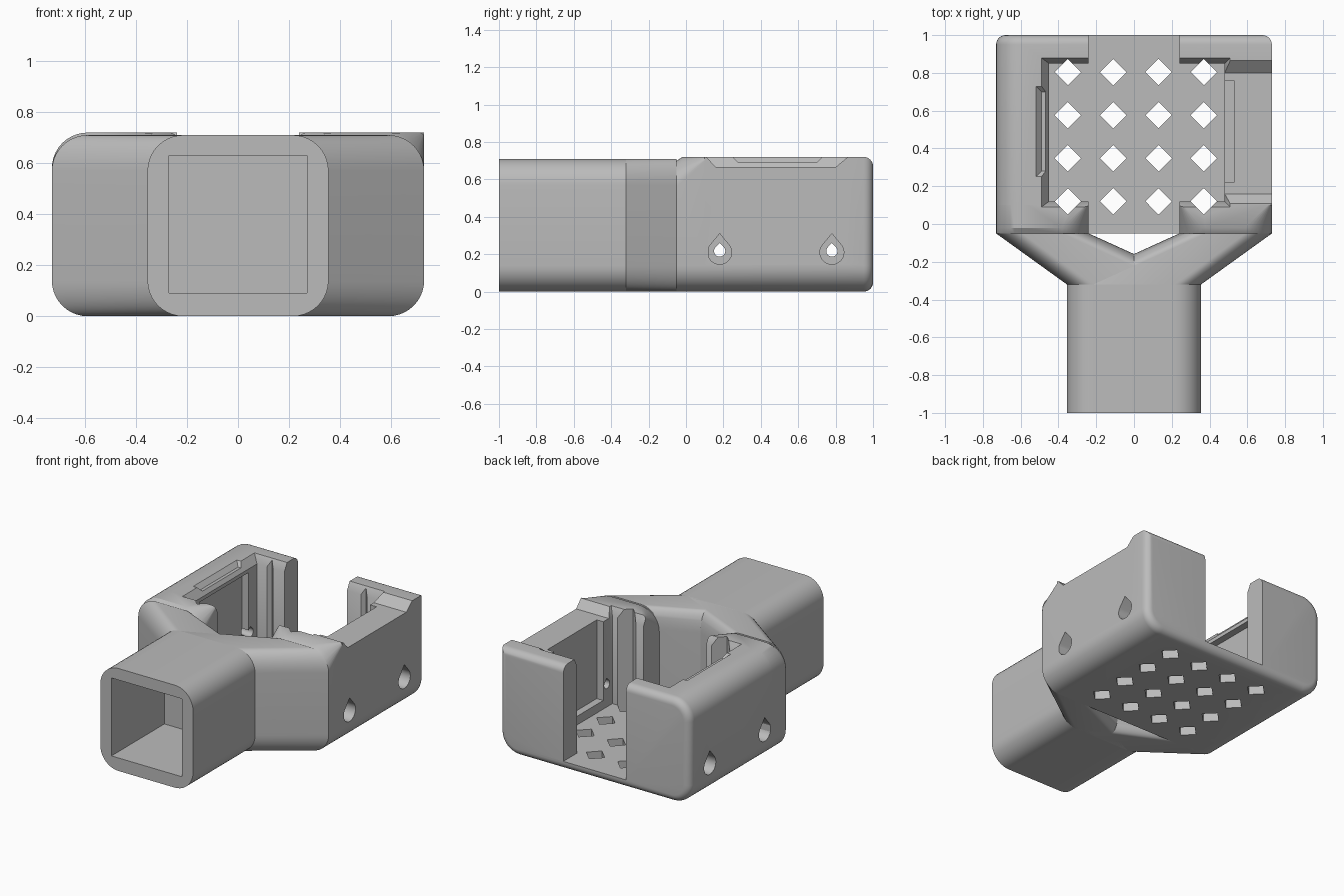
import bpy, bmesh, math

if "Cube" in bpy.data.objects:
    bpy.data.objects.remove(bpy.data.objects["Cube"], do_unlink=True)

grey = bpy.data.materials.new("plain grey")
grey.use_nodes = True
colour = (0.5, 0.5, 0.5, 1)
grey.diffuse_color = colour
grey.node_tree.nodes["Principled BSDF"].inputs["Base Color"].default_value = colour


def hull(name, points):
    """Solid convex part wrapped around the given points."""
    bm = bmesh.new()
    for p in points:
        bm.verts.new(p)
    bmesh.ops.remove_doubles(bm, verts=bm.verts, dist=0.0005)
    bmesh.ops.convex_hull(bm, input=bm.verts)
    loose = [v for v in bm.verts if not v.link_faces]
    bmesh.ops.delete(bm, geom=loose, context='VERTS')
    bmesh.ops.dissolve_limit(bm, angle_limit=0.005, verts=bm.verts, edges=bm.edges)
    bmesh.ops.recalc_face_normals(bm, faces=bm.faces)
    mesh = bpy.data.meshes.new(name)
    bm.to_mesh(mesh)
    bm.free()
    mesh.materials.append(grey)
    obj = bpy.data.objects.new(name, mesh)
    bpy.context.collection.objects.link(obj)
    return obj


def section(y, x0, x1, z0, z1, radii, inset=0.0, steps=10):
    """Rounded rectangle across y; radii run right-top, left-top, left-bottom, right-bottom."""
    x0, x1, z0, z1 = x0 + inset, x1 - inset, z0 + inset, z1 - inset
    corners = [(x1, z1, -1, -1), (x0, z1, 1, -1), (x0, z0, 1, 1), (x1, z0, -1, 1)]
    points = []
    for k, (x, z, sx, sz) in enumerate(corners):
        r = max(radii[k] - inset, 0.0)
        for i in range(steps + 1):
            a = math.pi / 2 * (k + i / steps)
            points.append((x + sx * r + r * math.cos(a), y, z + sz * r + r * math.sin(a)))
    return points


def rect(x0, x1, y0, y1, z):
    return [(x, y, z) for x in (x0, x1) for y in (y0, y1)]


def block(name, x0, x1, y0, y1, z0, z1):
    return hull(name, rect(x0, x1, y0, y1, z0) + rect(x0, x1, y0, y1, z1))


def teardrop(name, x0, x1, y, z, r, tip):
    ring = [(y + r * math.cos(a), z + r * math.sin(a))
            for a in (math.tau * i / 32 for i in range(32))]
    ring.append((y, z + tip))
    return hull(name, [(x, *p) for x in (x0, x1) for p in ring])


def cut(obj, cutters):
    bpy.context.view_layer.objects.active = obj
    for c in cutters:
        mod = obj.modifiers.new("cut", 'BOOLEAN')
        mod.operation = 'DIFFERENCE'
        mod.solver = 'EXACT'
        mod.object = c
        bpy.ops.object.modifier_apply(modifier=mod.name)


R = 0.14          # main corner radius
HALF = 0.73       # half width of the tray
SLOT = 0.24       # half width of the end slots
FLOOR = 0.06
TOP = 0.72
ROUND = (R, R, R, R)

# Square handle tube with a blind bore
tube_end = (-0.355, 0.355, 0, 0.71, ROUND)
tube = hull("handle_tube", section(-1, *tube_end) + section(-0.32, *tube_end))
bore = block("bore_cutter", -0.27, 0.27, -1.1, -0.42, 0.09, 0.63)
cut(tube, [bore])

# Forked arms from the tube to the two front posts
arms = []
for side, name in ((1, "left_arm"), (-1, "right_arm")):
    x0, x1 = sorted((side * SLOT, side * HALF))
    arms.append(hull(name, section(-0.32, *tube_end)
                     + section(-0.05, x0, x1, 0, 0.71, ROUND)))

# Tray body with softened back edges; the left top edge stays square
body_radii = (0.0, R, R, R)
body_size = (-HALF, HALF, 0, TOP, body_radii)
points = section(0.10, *body_size)
for i in range(7):
    a = math.pi / 2 * i / 6
    points += section(0.95 + 0.05 * math.sin(a), *body_size, inset=0.05 * (1 - math.cos(a)))
body = hull("tray_body", points)

# Front posts, rounded at the arms and square at the cavity
left_post = hull("left_post",
                 section(-0.05, SLOT, HALF, 0, 0.70, (R, R, 0, R))
                 + section(-0.02, SLOT, HALF, 0, TOP, (R, R, 0, R))
                 + section(0.12, SLOT, HALF, 0, TOP, (0, 0, 0, R)))
right_post = hull("right_post",
                  section(-0.05, -HALF, -SLOT, 0, 0.70, (R, R, R, 0))
                  + section(-0.02, -HALF, -SLOT, 0, TOP, (R, R, R, 0))
                  + section(0.12, -HALF, -SLOT, 0, TOP, (0, R, R, 0)))
front_floor = block("front_floor", -0.58, 0.58, -0.05, 0.11, 0, FLOOR)

# Cavity, end slots and side pockets
inner = [
    block("cavity_cutter", -0.45, 0.48, 0.12, 0.85, FLOOR, 0.9),
    block("slot_cutter", -SLOT, SLOT, -0.2, 1.2, FLOOR, 0.9),
    block("left_pocket_cutter", 0.4, 0.53, 0.22, 0.76, 0.12, 0.8),
    block("right_pocket_cutter", -0.5, -0.4, 0.22, 0.76, 0.12, 0.64),
]

# Bevelled seat for a sliding lid, open on the left
seat = [
    hull("lid_cutter", rect(-0.45, 0.48, 0.12, 0.85, 0.665)
         + rect(-0.49, 0.51, 0.09, 0.88, 0.721) + rect(-0.49, 0.51, 0.09, 0.88, 0.8)),
    hull("lid_notch_cutter", rect(0.4, 0.8, 0.16, 0.80, 0.665)
         + rect(0.4, 0.8, 0.107, 0.866, 0.721) + rect(0.4, 0.8, 0.107, 0.866, 0.8)),
    hull("lid_tab_cutter", rect(-0.49, -0.4, 0.28, 0.70, 0.69)
         + rect(-0.52, -0.4, 0.25, 0.73, 0.721) + rect(-0.52, -0.4, 0.25, 0.73, 0.8)),
]

# Teardrop screw holes with counterbores
screws = []
for side in (1, -1):
    for y in (0.18, 0.78):
        screws.append(teardrop("counterbore_cutter", side * 0.6, side * 0.8, y, 0.21, 0.064, 0.10))
        screws.append(teardrop("screw_cutter", side * 0.4, side * 0.7, y, 0.217, 0.03, 0.043))

# Diamond vents, running up through the wall faces
vents = []
D = 0.07
for i in range(4):
    for j in range(4):
        x, y = -0.35 + 0.24 * i, 0.12 + 0.228 * j
        vents.append(hull("vent_cutter", [(x + dx, y + dy, z) for z in (-0.1, 0.9)
                                          for dx, dy in ((D, 0), (0, D), (-D, 0), (0, -D))]))

cut(body, inner + seat + screws + vents)
front_vents = vents[0::4]
for part in (left_post, right_post):
    cut(part, seat[:2] + front_vents)
cut(front_floor, front_vents)

for c in [bore] + inner + seat + screws + vents:
    bpy.data.objects.remove(c, do_unlink=True)

# Smooth curves, crisp edges
bpy.ops.object.select_all(action='DESELECT')
for part in [tube, body, left_post, right_post, front_floor] + arms:
    part.select_set(True)
    bpy.context.view_layer.objects.active = part
    bpy.ops.object.shade_smooth_by_angle(angle=math.radians(30))
    part.select_set(False)
